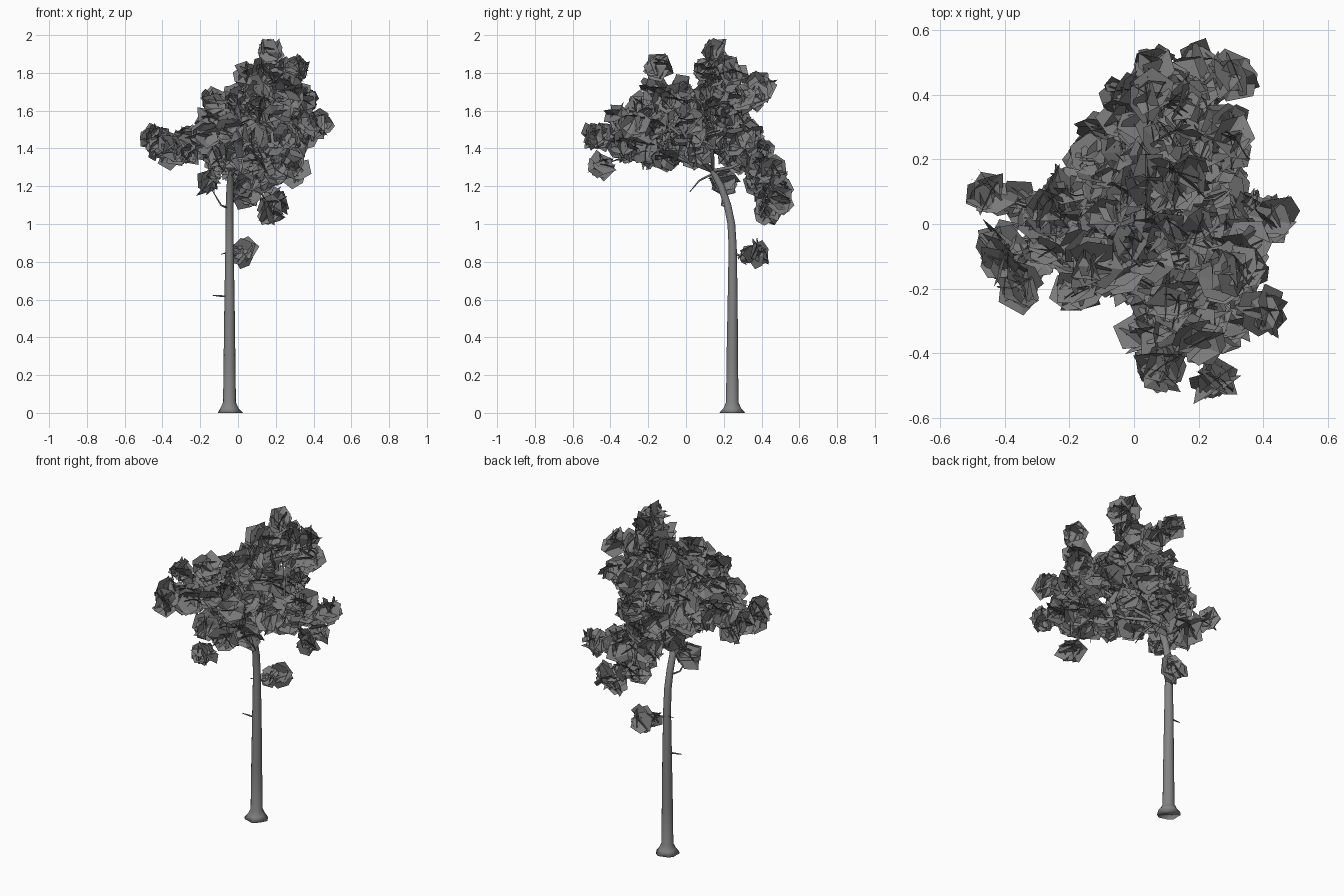
import bpy, bmesh, math, random
from mathutils import Vector

random.seed(7)


def finish(bm, name, smooth, grey):
    mesh = bpy.data.meshes.new(name)
    bm.normal_update()
    bm.to_mesh(mesh)
    bm.free()
    for p in mesh.polygons:
        p.use_smooth = smooth
    mat = bpy.data.materials.new(name + "_grey")
    mat.diffuse_color = (grey, grey, grey, 1)
    mesh.materials.append(mat)
    ob = bpy.data.objects.new(name, mesh)
    bpy.context.collection.objects.link(ob)
    return ob


def tube(bm, pts, radii, sides, flare=0.0):
    """Tapered tube through points; flare makes the first ring wavy like roots."""
    pts = [Vector(p) for p in pts]
    rings = []
    for i, p in enumerate(pts):
        d = (pts[min(i + 1, len(pts) - 1)] - pts[max(i - 1, 0)]).normalized()
        ref = Vector((1, 0, 0)) if abs(d.x) < 0.8 else Vector((0, 0, 1))
        v = d.cross(ref).normalized()
        u = v.cross(d)
        ring = []
        for k in range(sides):
            a = math.tau * k / sides
            r = radii[i] * (1 + (flare * math.cos(5 * a) if i == 0 else 0))
            ring.append(bm.verts.new(p + (u * math.cos(a) + v * math.sin(a)) * r))
        rings.append(ring)
    for a, b in zip(rings, rings[1:]):
        for k in range(sides):
            n = (k + 1) % sides
            bm.faces.new((a[k], a[n], b[n], b[k]))
    bm.faces.new(rings[0][::-1])
    bm.faces.new(rings[-1])


def rand_dir():
    while True:
        v = Vector([random.uniform(-1, 1) for _ in range(3)])
        if 0.1 < v.length < 1:
            return v.normalized()


# half outline of a broad angular leaf: (distance along midrib, half width)
HALF = [(0.2, 0.36), (0.66, 0.46)]


def leaf(bm, centre, axis, normal, size):
    side = axis.cross(normal).normalized()
    normal = side.cross(axis)
    base = centre - axis * size * 0.45 + normal * size * 0.06
    root = bm.verts.new(base)
    tip = bm.verts.new(base + axis * size)
    for s in (-1, 1):
        edge = [bm.verts.new(base + (axis * l + side * s * w - normal * w * 0.3) * size)
                for l, w in HALF]
        bm.faces.new((root, tip, edge[1], edge[0]))


def clump(bm, centre, size=0.146, count=10):
    c = Vector(centre)
    for _ in range(count):
        leaf(bm, c + rand_dir() * 0.024, rand_dir(), rand_dir(),
             size * random.uniform(0.82, 1.05))


# trunk: straight stem with root flare, leaning forward near the top
bm = bmesh.new()
tube(bm, [(-.045, .245, 0), (-.045, .245, .025), (-.045, .245, .055), (-.045, .245, .3),
          (-.045, .247, .6), (-.045, .247, .88), (-.045, .24, 1.0), (-.045, .22, 1.1),
          (-.042, .185, 1.2), (-.035, .14, 1.28), (-.01, .08, 1.34)],
     [.066, .048, .034, .031, .027, .022, .021, .02, .019, .016, .012], 14, 0.08)
finish(bm, "trunk", True, 0.23)

# limbs: hub of each main branch, followed by the leaf clumps it carries
FORK = (-.035, .14, 1.28)
CROWN = {
    "top": ((.12, .14, 1.62), [
        (.18, .15, 1.92), (.14, .11, 1.82), (.21, .2, 1.82), (.05, .13, 1.79),
        (.3, .25, 1.81), (.06, .39, 1.73), (.14, .36, 1.67), (.28, .3, 1.66),
        (.06, .2, 1.69)]),
    "right": ((.22, -.06, 1.5), [
        (.32, -.15, 1.83), (.27, -.17, 1.72), (.35, -.08, 1.66), (.43, .02, 1.53),
        (.36, .04, 1.48), (.4, -.27, 1.53), (.33, -.15, 1.52), (.28, .13, 1.47),
        (.2, -.02, 1.62)]),
    "front": ((.12, -.2, 1.44), [
        (.25, -.5, 1.46), (.08, -.44, 1.47), (.09, -.45, 1.31), (.2, -.36, 1.56),
        (.03, -.33, 1.42), (.3, -.33, 1.42), (.12, -.25, 1.62), (.0, -.2, 1.36)]),
    "left": ((-.14, .0, 1.42), [
        (-.44, .09, 1.46), (-.42, -.06, 1.41), (-.36, -.19, 1.41), (-.35, .06, 1.38),
        (-.31, -.1, 1.4), (-.17, -.21, 1.47), (-.13, -.12, 1.65), (-.22, .1, 1.44),
        (-.06, .04, 1.62)]),
    "back": ((.05, .34, 1.35), [
        (.3, .46, 1.28), (.17, .43, 1.07), (.08, .49, 1.2), (.2, .5, 1.12),
        (-.03, .4, 1.3), (.07, .4, 1.39), (.2, .38, 1.27), (-.1, .28, 1.35),
        (.04, .42, 1.15)]),
}
branches, leaves = bmesh.new(), bmesh.new()
for hub, tips in CROWN.values():
    h = Vector(hub)
    bend = Vector(FORK).lerp(h, 0.5) + Vector((0, 0, -.015))
    tube(branches, [FORK, bend, h], [.012, .010, .007], 6)
    clump(leaves, h)
    for t in tips:
        t = Vector(t)
        tube(branches, [h, h.lerp(t, .5) + Vector((0, 0, -.02)), t], [.006, .005, .002], 5)
        clump(leaves, t)
        # fuller inner growth between hub and tip
        clump(leaves, h.lerp(t, random.uniform(.5, .65)) + rand_dir() * .025, .14, 8)

# inner clumps filling the crown centre
for c in [(.0, .02, 1.42), (.12, .06, 1.38), (.16, .18, 1.46), (.04, -.1, 1.52),
          (-.04, .2, 1.45), (.06, .27, 1.46), (.2, .26, 1.43), (-.1, .13, 1.5),
          (.04, .08, 1.56), (.14, -.1, 1.36), (-.08, -.1, 1.36), (.26, .2, 1.57),
          (.06, .0, 1.64), (-.12, .2, 1.38), (-.06, -.16, 1.5)]:
    clump(leaves, c)
for c in [(.1, -.02, 1.7), (-.02, .1, 1.66), (.02, .28, 1.58), (.22, .07, 1.55),
          (.2, -.2, 1.56), (-.1, -.02, 1.55), (.0, -.06, 1.6), (-.02, .32, 1.45),
          (.15, .33, 1.48), (-.4, -.12, 1.43), (.24, -.22, 1.4), (-.13, .06, 1.36)]:
    clump(leaves, c)

# low side shoots and bare stubs
clump(leaves, (.0, .32, .85), .1, 7)
clump(leaves, (.03, .385, .85), .135, 9)
clump(leaves, (-.15, .2, 1.22), .14, 11)
tube(branches, [(-.045, .247, .85), (-.02, .29, .83), (.03, .38, .85)], [.007, .005, .002], 5)
tube(branches, [(-.045, .247, .85), (-.07, .26, .845), (-.09, .25, .84)], [.005, .003, .002], 5)
tube(branches, [(-.045, .245, .615), (-.09, .24, .618), (-.135, .235, .622)], [.006, .005, .002], 5)
tube(branches, [(-.045, .225, 1.08), (-.09, .19, 1.1), (-.15, .2, 1.2)], [.006, .005, .002], 5)
tube(branches, [(-.03, .13, 1.26), (-.01, .07, 1.23), (.01, .02, 1.17)], [.006, .005, .002], 5)
finish(branches, "branches", True, 0.23)
finish(leaves, "leaves", False, 0.2)
